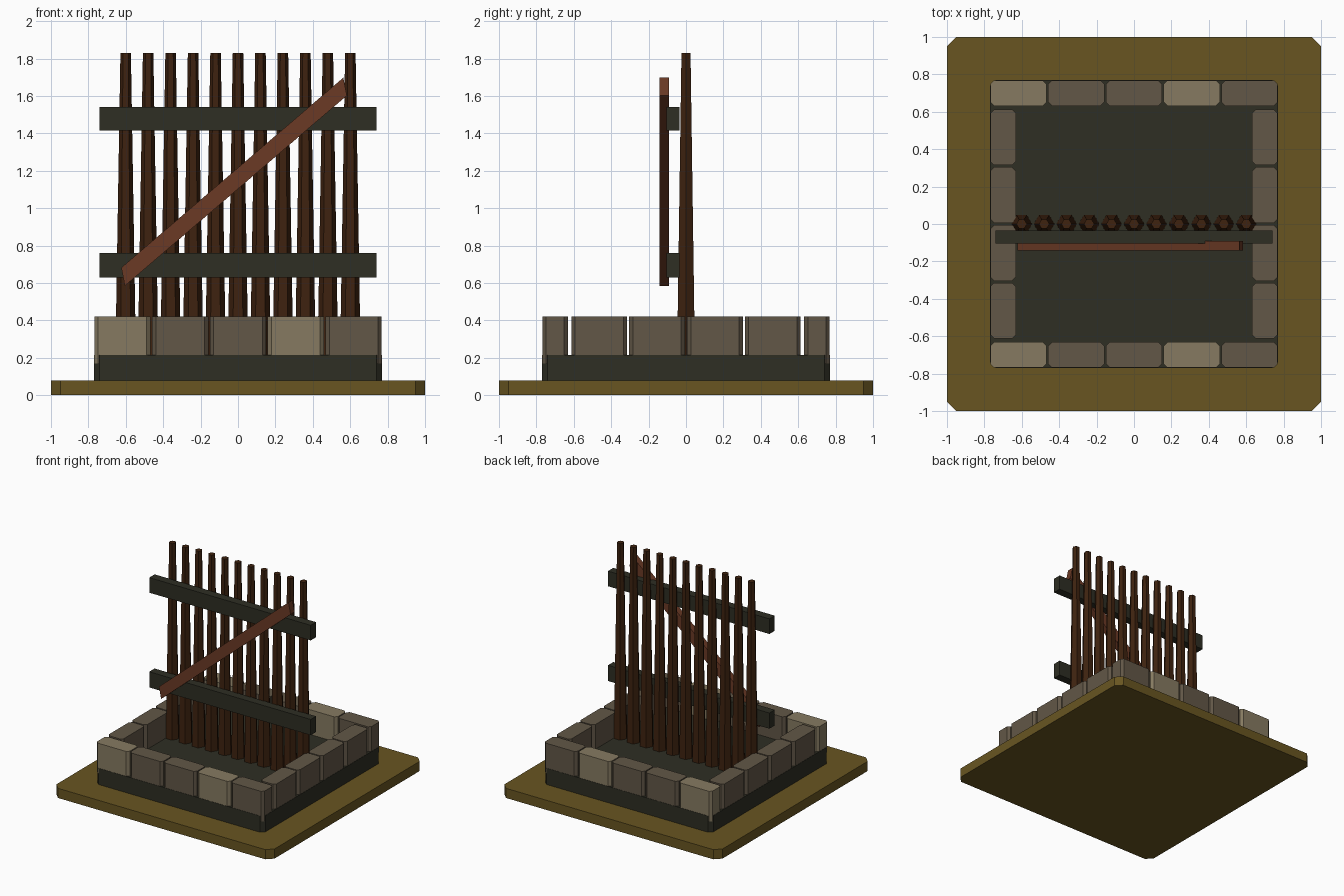
import bpy, bmesh, math
from mathutils import Matrix

if "Cube" in bpy.data.objects:
    bpy.data.objects.remove(bpy.data.objects["Cube"])


def material(name, r, g, b):
    def lin(c):
        c /= 255
        return c / 12.92 if c <= 0.04045 else ((c + 0.055) / 1.055) ** 2.4
    m = bpy.data.materials.new(name)
    m.diffuse_color = (lin(r), lin(g), lin(b), 1)
    m.use_nodes = True
    m.node_tree.nodes["Principled BSDF"].inputs["Base Color"].default_value = m.diffuse_color
    return m


OLIVE = material("olive_ground", 104, 85, 33)
DARK = material("dark_timber", 46, 46, 35)
STONE = material("stone", 98, 87, 71)
PALE = material("pale_stone", 134, 122, 97)
BARK = material("dark_brown_wood", 62, 34, 15)
RUST = material("red_brown_wood", 107, 58, 37)


def finish(bm, name, mat):
    bmesh.ops.recalc_face_normals(bm, faces=bm.faces[:])
    me = bpy.data.meshes.new(name)
    bm.to_mesh(me)
    bm.free()
    me.materials.append(mat)
    ob = bpy.data.objects.new(name, me)
    bpy.context.collection.objects.link(ob)
    return ob


def extrude(name, pts, vec, mat):
    """Closed outline swept along a vector."""
    bm = bmesh.new()
    f = bm.faces.new([bm.verts.new(p) for p in pts])
    r = bmesh.ops.extrude_face_region(bm, geom=[f])
    verts = [v for v in r["geom"] if isinstance(v, bmesh.types.BMVert)]
    bmesh.ops.translate(bm, verts=verts, vec=vec)
    return finish(bm, name, mat)


def block(name, x0, x1, y0, y1, z0, z1, mat, c=0.0):
    """Box with optionally chamfered vertical corners."""
    if c:
        pts = [(x0 + c, y0), (x1 - c, y0), (x1, y0 + c), (x1, y1 - c),
               (x1 - c, y1), (x0 + c, y1), (x0, y1 - c), (x0, y0 + c)]
    else:
        pts = [(x0, y0), (x1, y0), (x1, y1), (x0, y1)]
    return extrude(name, [(x, y, z0) for x, y in pts], (0, 0, z1 - z0), mat)


# Ground plate and dark plinth
block("ground_plate", -1, 1, -1, 1, 0, 0.08, OLIVE, 0.05)
block("plinth", -0.77, 0.77, -0.77, 0.77, 0.08, 0.215, DARK, 0.03)

# Stone kerb: five stones front and back, four on each side
OUT, INN, Z0, Z1 = 0.768, 0.632, 0.17, 0.42
for s, side in ((-1, "front"), (1, "back")):
    y0, y1 = sorted((s * OUT, s * INN))
    for i in range(5):
        x = (i - 2) * 0.309
        block(f"{side}_stone", x - 0.15, x + 0.15, y0, y1, Z0, Z1,
              PALE if i % 3 == 0 else STONE, 0.02)
for s, side in ((-1, "left"), (1, "right")):
    x0, x1 = sorted((s * OUT, s * INN))
    for i in range(4):
        y = (i - 1.5) * 0.309
        block(f"{side}_stone", x0, x1, y - 0.149, y + 0.149, Z0, Z1, STONE, 0.02)

# Tapered six-sided stakes
for i in range(11):
    bm = bmesh.new()
    bmesh.ops.create_cone(bm, cap_ends=True, segments=6, radius1=0.055,
                          radius2=0.028, depth=1.62)
    # points of the hexagon along x
    if max(abs(v.co.x) for v in bm.verts) < 0.054:
        bmesh.ops.rotate(bm, verts=bm.verts[:], matrix=Matrix.Rotation(math.pi / 6, 3, 'Z'))
    bmesh.ops.translate(bm, verts=bm.verts[:], vec=((i - 5) * 0.132 * 0.91, 0, 1.02))
    finish(bm, "stake", BARK)

# Horizontal rails
block("lower_rail", -0.74, 0.74, -0.105, -0.035, 0.63, 0.76, DARK)
block("upper_rail", -0.74, 0.74, -0.105, -0.035, 1.415, 1.54, DARK)

# Diagonal brace
extrude("diagonal_brace",
        [(-0.605, -0.143, 0.585), (0.582, -0.143, 1.602),
         (0.563, -0.143, 1.698), (-0.624, -0.143, 0.682)],
        (0, 0.053, 0), RUST)
